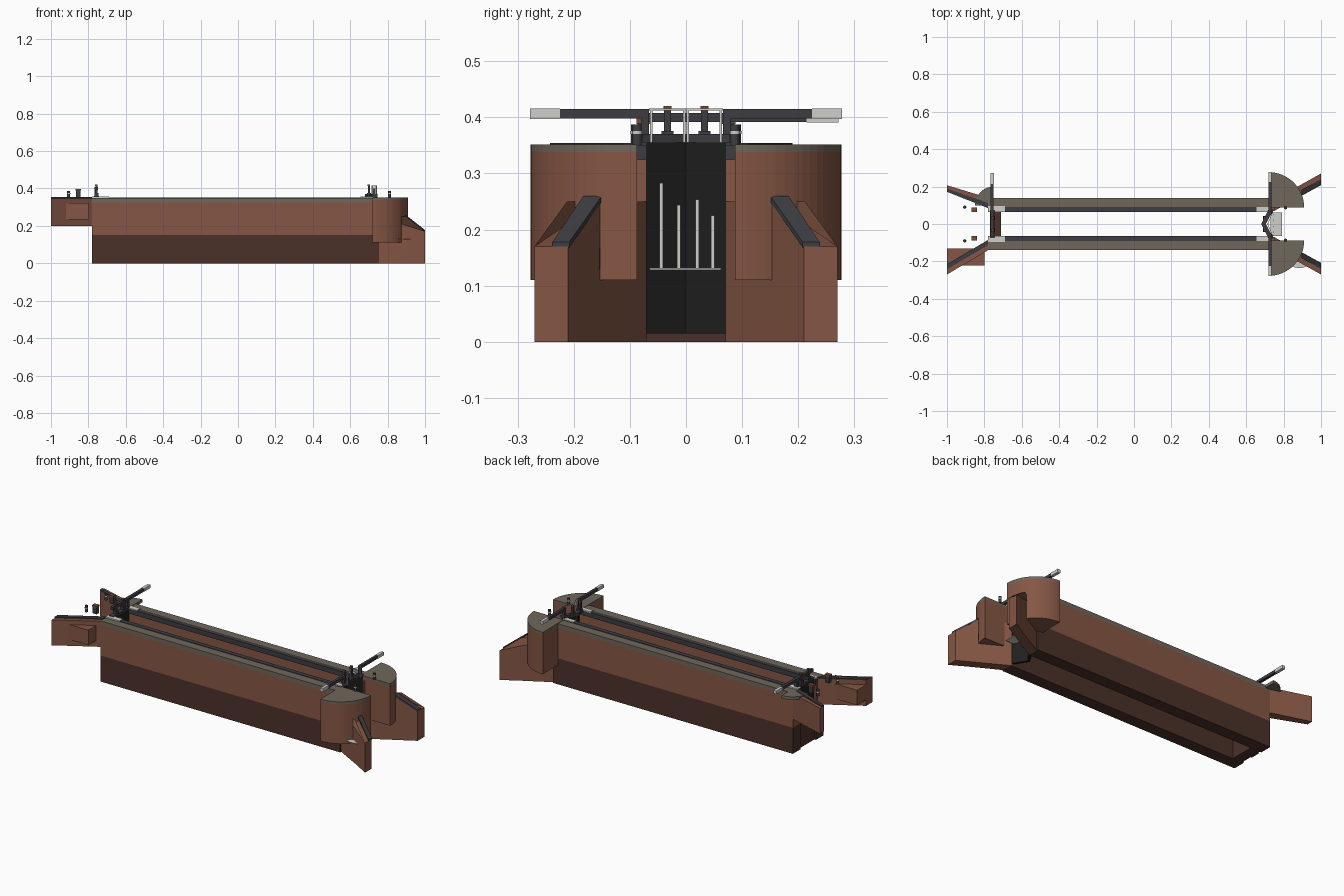
import bpy, bmesh, math

old = bpy.data.objects.get("Cube")
if old:
    bpy.data.objects.remove(old, do_unlink=True)


def material(name, r, g, b):
    m = bpy.data.materials.new(name)
    m.use_nodes = True
    m.diffuse_color = (r, g, b, 1)
    m.node_tree.nodes["Principled BSDF"].inputs["Base Color"].default_value = (r, g, b, 1)
    return m


BRICK = material("brick", .235, .094, .058)
WET = material("wet brick", .07, .031, .022)
STONE = material("paving stone", .16, .135, .105)
IRON = material("dark iron", .048, .046, .055)
BLACK = material("gate timber", .014, .014, .014)
WHITE = material("white paint", .62, .62, .59)
RUST = material("rust brown", .2, .07, .035)


def prism(name, pts, z0, z1, mat):
    """Extrude a plan outline; z0 and z1 are heights or one height per corner."""
    n = len(pts)
    lo = z0 if isinstance(z0, list) else [z0] * n
    hi = z1 if isinstance(z1, list) else [z1] * n
    bm = bmesh.new()
    a = [bm.verts.new((x, y, z)) for (x, y), z in zip(pts, lo)]
    b = [bm.verts.new((x, y, z)) for (x, y), z in zip(pts, hi)]
    bm.faces.new(a)
    bm.faces.new(b)
    for i in range(n):
        j = (i + 1) % n
        bm.faces.new((a[i], a[j], b[j], b[i]))
    bmesh.ops.recalc_face_normals(bm, faces=bm.faces)
    me = bpy.data.meshes.new(name)
    bm.to_mesh(me)
    bm.free()
    me.materials.append(mat)
    ob = bpy.data.objects.new(name, me)
    bpy.context.collection.objects.link(ob)
    return ob


def box(name, x0, x1, y0, y1, z0, z1, mat):
    return prism(name, [(x0, y0), (x1, y0), (x1, y1), (x0, y1)], z0, z1, mat)


def disc(name, cx, cy, rx, ry, z0, z1, mat, n=12):
    pts = [(cx + rx * math.cos(math.tau * i / n), cy + ry * math.sin(math.tau * i / n))
           for i in range(n)]
    return prism(name, pts, z0, z1, mat)


def quarter(name, cx, cy, r, sx, sy, z0, z1, mat, n=16):
    pts = [(cx, cy)] + [(cx + sx * r * math.cos(math.pi / 2 * i / n),
                         cy + sy * r * math.sin(math.pi / 2 * i / n)) for i in range(n + 1)]
    return prism(name, pts, z0, z1, mat)


def bollard(name, x, y):
    disc(name, x, y, .008, .008, .35, .387, IRON)
    disc(name + "_band", x, y, .009, .009, .37, .376, WHITE)


for side, s in (("left", 1), ("right", -1)):
    def sbox(name, x0, x1, y0, y1, z0, z1, mat):
        return box(side + "_" + name, x0, x1, s * y0, s * y1, z0, z1, mat)

    def splan(name, pts, z0, z1, mat):
        return prism(side + "_" + name, [(x, s * y) for x, y in pts], z0, z1, mat)

    # Chamber walls with a wet lower half and paved top
    sbox("wall_lower", -.78, .75, .07, .14, 0, .15, WET)
    sbox("wall_upper", -.78, .75, .07, .14, .15, .325, BRICK)
    sbox("paving", -.78, .75, .09, .14, .325, .35, STONE)
    sbox("coping", -.78, .73, .064, .09, .325, .353, IRON)
    sbox("upper_quoin", -.78, -.69, .064, .095, .35, .357, WHITE)
    sbox("lower_quoin", .655, .725, .064, .09, .35, .357, WHITE)

    # Rounded bastion beside the lower gates
    quarter(side + "_bastion", .72, s * .087, .19, 1, s, .11, .338, BRICK)
    quarter(side + "_bastion_top", .72, s * .087, .19, 1, s, .338, .352, STONE)

    # Sloping lower wing wall with a coping on its inner half
    splan("lower_wing", [(.75, .07), (.9, .154), (1, .21), (1, .27), (.9, .212), (.75, .13)],
          0, [.25, .25, .17, .17, .25, .25], BRICK)
    splan("lower_wing_coping", [(.895, .15), (1, .208), (1, .238), (.895, .183)],
          [.25, .168, .168, .25], [.26, .178, .178, .26], IRON)

    # Mooring posts
    bollard(side + "_lower_bollard", .81, s * .087)
    bollard(side + "_upper_bollard", -.905, s * .09)
    sbox("paddle_stand", -.867, -.842, .066, .086, .35, .392, IRON)
    sbox("paddle_stand_cap", -.87, -.839, .064, .088, .388, .398, RUST)

    # Mitred lower gate leaf, cap and footboard
    splan("lower_gate", [(.685, 0), (.73, .07), (.745, .07), (.7, 0)], .015, .355, BLACK)
    splan("lower_gate_cap", [(.68, 0), (.72, .078), (.745, .078), (.705, 0)], .355, .37, IRON)

    # Lower balance beam
    sbox("heel_post", .72, .735, .066, .08, .35, .412, IRON)
    sbox("lower_beam", .72, .735, .066, .225, .398, .415, IRON)
    sbox("lower_beam_end", .719, .736, .225, .278, .397, .416, WHITE)

    # Paddle gear posts on both gates
    for name, x in (("lower", .7), ("upper", -.757)):
        sbox(name + "_gear_post", x - .006, x + .006, .027, .039, .35, .414, IRON)
        sbox(name + "_gear_cap", x - .007, x + .007, .026, .04, .414, .42, RUST)
        sbox(name + "_gear_base", x - .011, x + .011, .022, .044, .352, .376, IRON)

    # Hand rail along the mitre
    splan("hand_rail", [(.713, 0), (.741, .066), (.744, .066), (.716, 0)], .412, .416, WHITE)
    for name, x, y in (("inner", .716, .003), ("outer", .741, .062)):
        sbox(name + "_rail_post", x - .002, x + .002, y - .002, y + .002, .355, .414, WHITE)

# Upper wing walls, unequal in spread
wings = {
    "right": [(-.78, -.085), (-.78, -.14), (-1, -.27), (-1, -.215)],
    "left": [(-.78, .085), (-.78, .14), (-1, .207), (-1, .172)],
}
for side, (a, b, c, d) in wings.items():
    prism(side + "_upper_wing", [a, b, c, d], .2, .347, BRICK)
    mid = [((a[0] + b[0]) / 2, (a[1] + b[1]) / 2), ((c[0] + d[0]) / 2, (c[1] + d[1]) / 2)]
    prism(side + "_upper_wing_coping", [a, mid[0], mid[1], d], .345, .354, IRON)
box("right_wing_block", -1, -.8, -.222, -.132, .235, .322, BRICK)
quarter("upper_beam_path", -.75, .1, .1, -1, 1, .335, .352, STONE)

# Upper sill and single upper gate
box("upper_sill", -.77, -.71, -.07, .07, 0, .2, WET)
box("upper_gate", -.768, -.745, -.07, .07, .2, .352, BLACK)
box("upper_gate_cap", -.77, -.743, -.075, .075, .35, .36, IRON)
box("upper_heel_post", -.766, -.75, .066, .08, .35, .4, IRON)
box("upper_beam", -.766, -.75, -.07, .215, .392, .408, IRON)
box("upper_beam_end", -.767, -.749, .215, .272, .391, .409, WHITE)

# Leaks through the lower gates and foam beneath
box("gate_foam", .73, .79, -.065, .062, .128, .132, WHITE)
for i, (y, top) in enumerate(((-.044, .283), (-.013, .244), (.02, .254), (.048, .225))):
    box("leak_%d" % i, .742, .746, y - .003, y + .003, .13, top, WHITE)
disc("culvert_foam", .885, -.2, .055, .036, .128, .131, WHITE, 16)
box("culvert_mouth", .88, .9, -.157, -.152, .13, .168, BLACK)
